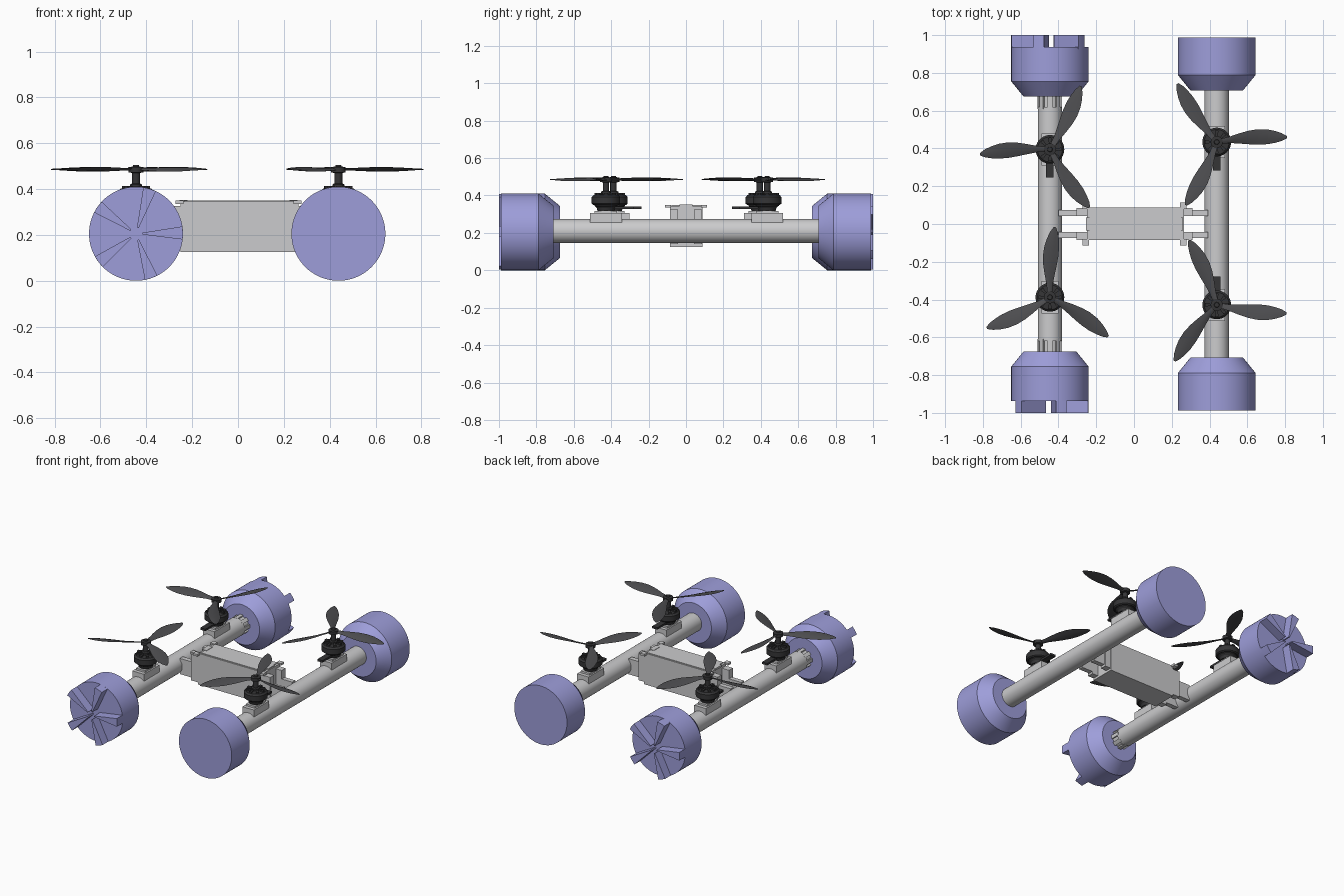
import bpy, bmesh, math
from mathutils import Matrix, Vector

if "Cube" in bpy.data.objects:
    bpy.data.objects.remove(bpy.data.objects["Cube"])


def material(name, rgb):
    m = bpy.data.materials.new(name)
    m.diffuse_color = (*rgb, 1)
    m.use_nodes = True
    m.node_tree.nodes["Principled BSDF"].inputs["Base Color"].default_value = m.diffuse_color
    return m


PURPLE = material("lavender", (0.34, 0.34, 0.70))
GREY = material("light grey", (0.60, 0.60, 0.61))
BLADE = material("charcoal", (0.075, 0.075, 0.08))
DARK = material("dark grey", (0.035, 0.035, 0.037))


def finish(bm, name, mat, smooth=True):
    bmesh.ops.recalc_face_normals(bm, faces=bm.faces)
    me = bpy.data.meshes.new(name)
    bm.to_mesh(me)
    bm.free()
    ob = bpy.data.objects.new(name, me)
    bpy.context.collection.objects.link(ob)
    me.materials.append(mat)
    if smooth:
        bpy.context.view_layer.objects.active = ob
        ob.select_set(True)
        bpy.ops.object.shade_smooth_by_angle(angle=math.radians(30))
        ob.select_set(False)
    return ob


def add_box(bm, x0, x1, y0, y1, z0, z1):
    x0, x1 = sorted((x0, x1))
    y0, y1 = sorted((y0, y1))
    mat = Matrix.Translation(((x0 + x1) / 2, (y0 + y1) / 2, (z0 + z1) / 2))
    mat = mat @ Matrix.Diagonal((x1 - x0, y1 - y0, z1 - z0, 1))
    bmesh.ops.create_cube(bm, size=1, matrix=mat)


def lathe(bm, profile, place, n=64):
    """Solid of revolution from (radius, height) points, then placed."""
    rings = []
    for r, h in profile:
        rings.append([bm.verts.new(place @ Vector((r * math.cos(2 * math.pi * i / n),
                                                   r * math.sin(2 * math.pi * i / n), h)))
                      for i in range(n)])
    for a, b in zip(rings, rings[1:]):
        for i in range(n):
            j = (i + 1) % n
            bm.faces.new((a[i], a[j], b[j], b[i]))
    bm.faces.new(rings[0])
    bm.faces.new(rings[-1])


def wedge(bm, r0, r1, ang, half, h0, h1, place):
    """Radial block between two radii, heights and angles."""
    levels = []
    for h in (h0, h1):
        pts = [(r0, -half), (r1, -half), (r1, 0), (r1, half), (r0, half)]
        levels.append([bm.verts.new(place @ Vector((r * math.cos(ang + a),
                                                    r * math.sin(ang + a), h)))
                       for r, a in pts])
    lo, hi = levels
    bm.faces.new(lo)
    bm.faces.new(hi)
    for i in range(5):
        j = (i + 1) % 5
        bm.faces.new((lo[i], lo[j], hi[j], hi[i]))


def along_y(x, z, sy):
    """Local z runs along world +y or -y, local y stays up."""
    return Matrix(((1, 0, 0, x), (0, 0, sy, 0), (0, 1, 0, z), (0, 0, 0, 1)))


LEFT, RIGHT = -0.445, 0.438
AXIS_Z, R = 0.21, 0.205

# Long tubes
for side, x, half in (("left", LEFT, 0.62), ("right", RIGHT, 0.75)):
    bm = bmesh.new()
    lathe(bm, [(0.064, -half), (0.064, half)], along_y(x, AXIS_Z, 1))
    finish(bm, side + "_tube", GREY)

# Notched collars on the left tube ends
for end, sy in (("front", -1), ("back", 1)):
    bm = bmesh.new()
    place = along_y(LEFT, AXIS_Z, sy)
    lathe(bm, [(0.054, 0.60), (0.054, 0.75)], place, 48)
    for k in range(8):
        wedge(bm, 0.05, 0.065, k * math.pi / 4, 0.2, 0.61, 0.69, place)
    finish(bm, end + "_left_collar", GREY)

# End floats
for end, sy in (("front", -1), ("back", 1)):
    for side, x, y0, y1 in (("left", LEFT, 0.675, 0.937), ("right", RIGHT, 0.708, 0.988)):
        bm = bmesh.new()
        place = along_y(x, 0.205, sy)
        lathe(bm, [(0.14, y0), (R, y0 + 0.08), (R, y1)], place, 80)
        if side == "left":
            # five radial paddles on the outer face
            for k in range(5):
                ang = math.radians(1 + 72 * k)
                if sy > 0:
                    ang = math.pi - ang
                wedge(bm, 0.028, R, ang, math.radians(8), y1 - 0.01, 1.0, place)
        finish(bm, f"{end}_{side}_float", PURPLE)

# Centre box with lid
bm = bmesh.new()
add_box(bm, -0.25, 0.265, -0.085, 0.088, 0.125, 0.345)
add_box(bm, -0.235, 0.25, -0.078, 0.081, 0.345, 0.35)
finish(bm, "centre_box", GREY, False)

# Box end clips and arms to the tubes
for side, s, edge, tube in (("left", -1, -0.25, LEFT), ("right", 1, 0.255, RIGHT)):
    bm = bmesh.new()
    for sy in (-1, 1):
        add_box(bm, edge, tube - s * 0.045, sy * 0.042, sy * 0.075, 0.155, 0.265)
        add_box(bm, edge, edge + s * 0.055, sy * 0.042, sy * 0.085, 0.14, 0.325)
        add_box(bm, edge - s * 0.012, edge + s * 0.022, sy * 0.08, sy * 0.113, 0.335, 0.35)
    add_box(bm, edge - s * 0.03, edge + s * 0.005, -0.035, 0.035, 0.34, 0.353)
    finish(bm, side + "_arms", GREY, False)


def propeller(name, x, y, base, hand):
    """Three thin pitched leaf blades."""
    bm = bmesh.new()
    stations = [(0.02, 0.014), (0.07, 0.018), (0.12, 0.028), (0.17, 0.037), (0.22, 0.042),
                (0.27, 0.040), (0.31, 0.032), (0.345, 0.021), (0.372, 0.006)]
    for k in range(3):
        place = Matrix.Translation((x, y, 0.486)) @ Matrix.Rotation(
            math.radians(base + 120 * k), 4, 'Z')
        rings = []
        for r, w in stations:
            pitch = hand * math.radians(22 - 38 * r)
            t = 0.0035 if r < 0.34 else 0.002
            sweep = hand * 0.012 * math.sin(math.pi * r / 0.372)
            ring = []
            for u, v in ((-w, 0), (-w * 0.3, t), (w * 0.4, t), (w, 0), (w * 0.4, -t), (-w * 0.3, -t)):
                ring.append(bm.verts.new(place @ Vector((
                    r, sweep + u * math.cos(pitch) - v * math.sin(pitch),
                    u * math.sin(pitch) + v * math.cos(pitch)))))
            rings.append(ring)
        for a, b in zip(rings, rings[1:]):
            for i in range(6):
                j = (i + 1) % 6
                bm.faces.new((a[i], a[j], b[j], b[i]))
        bm.faces.new(rings[0])
        bm.faces.new(rings[-1])
    finish(bm, name, BLADE)


# Thruster stations: mount, motor, shaft and propeller
for name, x, y, base in (("back_left", LEFT, 0.395, 64), ("front_left", LEFT, -0.388, 86),
                         ("back_right", RIGHT, 0.434, 4), ("front_right", RIGHT, -0.428, -7)):
    s = 1 if y > 0 else -1
    at = Matrix.Translation((x, y, 0))

    bm = bmesh.new()
    add_box(bm, x - 0.045, x + 0.045, y - 0.085, y + 0.085, 0.23, 0.305)
    add_box(bm, x - 0.035, x + 0.035, y - 0.06, y + 0.06, 0.305, 0.318)
    finish(bm, name + "_mount", GREY, False)

    bm = bmesh.new()
    lathe(bm, [(0.045, 0.318), (0.05, 0.335), (0.062, 0.345), (0.062, 0.353)], at, 40)
    add_box(bm, x - 0.02, x + 0.02, y + s * 0.03, y - s * 0.15, 0.327, 0.341)
    finish(bm, name + "_motor_base", DARK)

    bm = bmesh.new()
    lathe(bm, [(0.068, 0.35), (0.076, 0.356), (0.076, 0.392), (0.066, 0.403), (0.03, 0.406)], at, 40)
    for k in range(8):
        wedge(bm, 0.02, 0.062, k * math.pi / 4, 0.16, 0.40, 0.414, at)
    finish(bm, name + "_motor_bell", DARK)

    bm = bmesh.new()
    lathe(bm, [(0.026, 0.40), (0.026, 0.42), (0.017, 0.425), (0.017, 0.47), (0.032, 0.473),
               (0.032, 0.496), (0.014, 0.498), (0.012, 0.505)], at, 32)
    finish(bm, name + "_shaft", DARK)

    propeller(name + "_propeller", x, y, base, 1 if x * y > 0 else -1)
